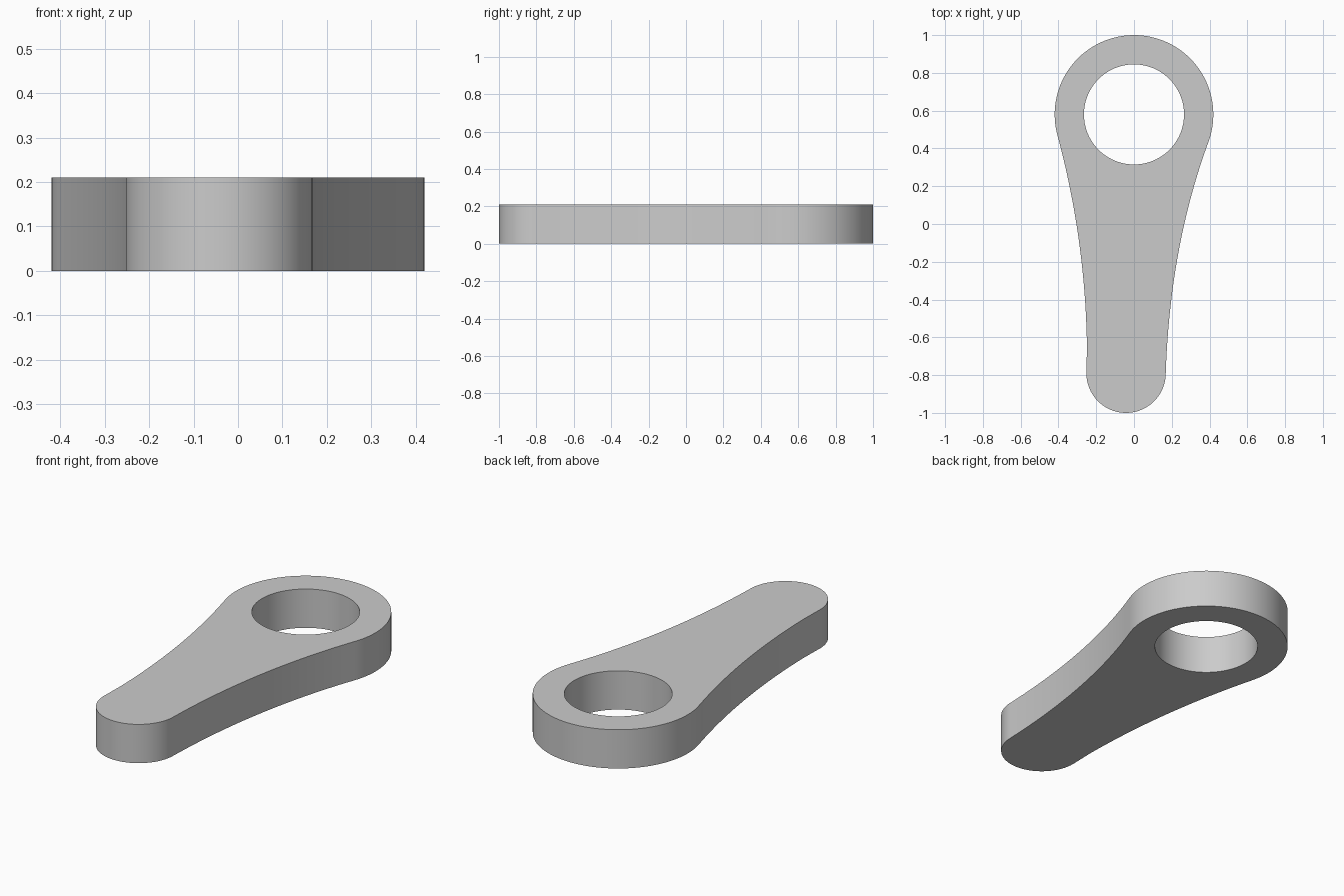
import bpy
import bmesh
from math import cos, sin, radians
from mathutils import Vector

cube = bpy.data.objects.get("Cube")
if cube:
    bpy.data.objects.remove(cube)

THICKNESS = 0.21
EYE_CENTRE, EYE_RADIUS, HOLE_RADIUS = Vector((0, 0.58)), 0.42, 0.265
TIP_CENTRE, TIP_RADIUS = Vector((-0.042, -0.79)), 0.21


def arc(centre, radius, start, end, steps):
    """Points on an arc, angles in degrees, both ends included."""
    angles = [radians(start + (end - start) * i / steps) for i in range(steps + 1)]
    return [centre + radius * Vector((cos(a), sin(a))) for a in angles]


def flank(start, control, end, steps=24):
    """Inner points of a gently hollow side."""
    start, control, end = Vector(start), Vector(control), Vector(end)
    ts = [i / steps for i in range(1, steps)]
    return [start * (1 - t) ** 2 + control * 2 * t * (1 - t) + end * t * t for t in ts]


def add_loop(curve, points):
    spline = curve.splines.new('POLY')
    spline.points.add(len(points) - 1)
    for p, co in zip(spline.points, points):
        p.co = (co.x, co.y, 0, 1)
    spline.use_cyclic_u = True


# Outline: large eye end, hollow left side, rounded tip, hollow right side
eye = arc(EYE_CENTRE, EYE_RADIUS, -20, 195, 64)
tip = arc(TIP_CENTRE, TIP_RADIUS, 180, 360, 48)
left_foot = Vector((-0.249, -0.65))
outline = eye + flank(eye[-1], (-0.257, -0.08), left_foot) + [left_foot]
outline += tip + flank(tip[-1], (0.19, -0.12), eye[0])

# Extruded lever with a round hole through the eye
curve = bpy.data.curves.new("lever_arm", 'CURVE')
curve.dimensions = '2D'
curve.fill_mode = 'BOTH'
curve.extrude = THICKNESS / 2
add_loop(curve, outline)
add_loop(curve, arc(EYE_CENTRE, HOLE_RADIUS, 0, 360, 96)[:-1])
lever = bpy.data.objects.new("lever_arm", curve)
bpy.context.collection.objects.link(lever)
bpy.ops.object.select_all(action='DESELECT')
lever.select_set(True)
bpy.context.view_layer.objects.active = lever
bpy.ops.object.convert(target='MESH')
lever = bpy.context.object

# Weld caps to walls and stand the part on the ground
bm = bmesh.new()
bm.from_mesh(lever.data)
bmesh.ops.remove_doubles(bm, verts=bm.verts, dist=0.0005)
bmesh.ops.translate(bm, verts=bm.verts, vec=(0, 0, THICKNESS / 2))
bmesh.ops.recalc_face_normals(bm, faces=bm.faces)
bm.to_mesh(lever.data)
bm.free()

# Plain grey
grey = bpy.data.materials.new("light_grey")
grey.use_nodes = True
colour = (0.6, 0.6, 0.6, 1)
grey.diffuse_color = colour
grey.node_tree.nodes["Principled BSDF"].inputs["Base Color"].default_value = colour
lever.data.materials.clear()
lever.data.materials.append(grey)
bpy.ops.object.shade_smooth_by_angle(angle=radians(30))
